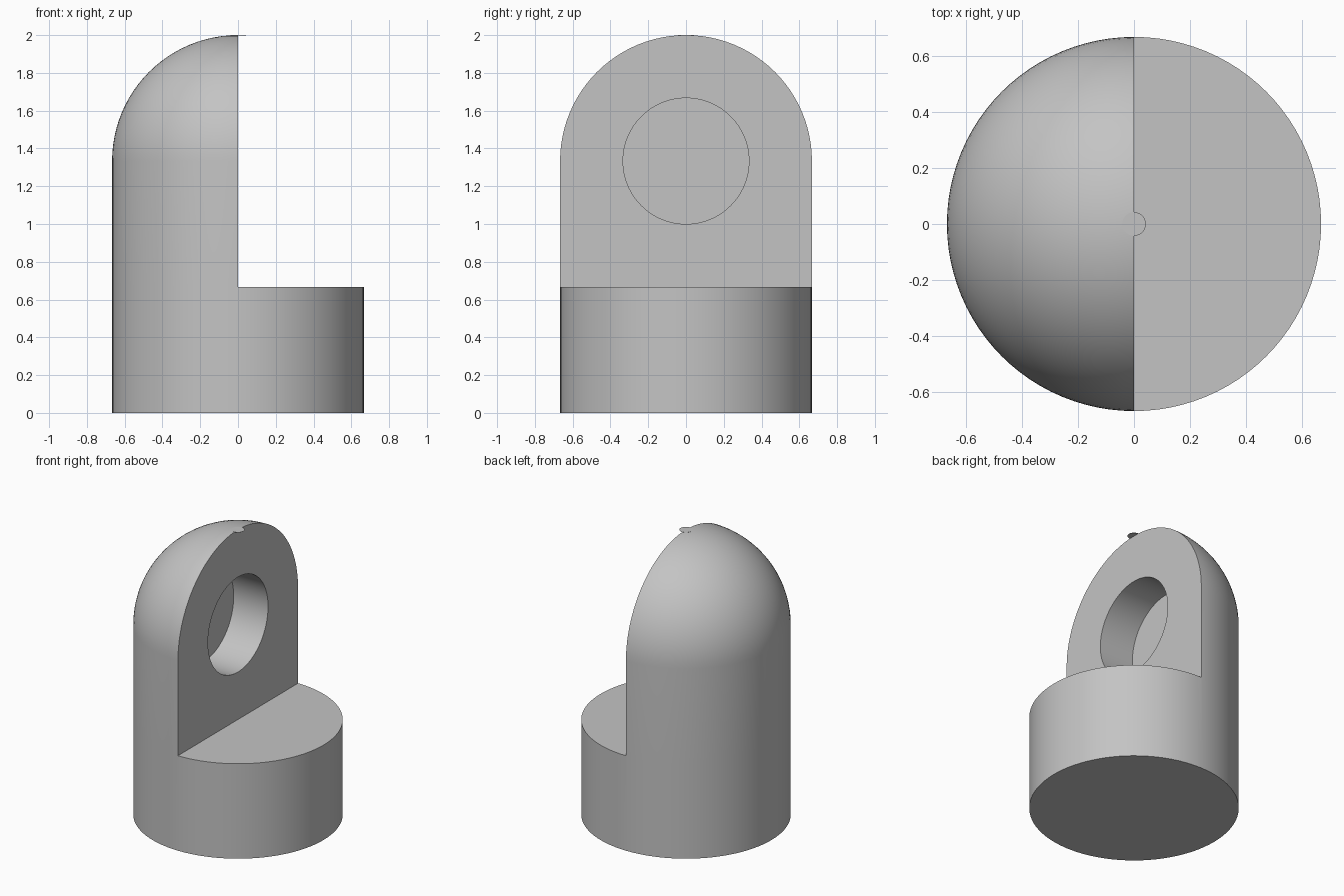
import bpy, bmesh, math
from mathutils import Matrix

cube = bpy.data.objects.get("Cube")
if cube:
    bpy.data.objects.remove(cube, do_unlink=True)

R = 2 / 3            # body radius; the whole part is three radii tall
SEGS = 96

grey = bpy.data.materials.new("plain grey")
grey.use_nodes = True
COLOUR = (0.55, 0.55, 0.55, 1)
grey.diffuse_color = COLOUR
grey.node_tree.nodes["Principled BSDF"].inputs["Base Color"].default_value = COLOUR


def make_object(name, bm):
    bmesh.ops.recalc_face_normals(bm, faces=bm.faces)
    mesh = bpy.data.meshes.new(name)
    bm.to_mesh(mesh)
    bm.free()
    mesh.materials.append(grey)
    obj = bpy.data.objects.new(name, mesh)
    bpy.context.collection.objects.link(obj)
    return obj


def cylinder(name, radius, depth, matrix):
    bm = bmesh.new()
    bmesh.ops.create_cone(bm, cap_ends=True, segments=SEGS, radius1=radius,
                          radius2=radius, depth=depth, matrix=matrix)
    return make_object(name, bm)


# Domed post: revolve a base, wall and quarter-circle profile
bm = bmesh.new()
arc = [i * math.pi / 48 for i in range(25)]
profile = [(0, 0), (R, 0), (R, R)] + [(R * math.cos(a), 2 * R + R * math.sin(a)) for a in arc]
verts = [bm.verts.new((r, 0, z)) for r, z in profile]
edges = [bm.edges.new(pair) for pair in zip(verts, verts[1:])]
bmesh.ops.spin(bm, geom=verts + edges, cent=(0, 0, 0), axis=(0, 0, 1),
               angle=math.tau, steps=SEGS, use_duplicate=False)
bmesh.ops.remove_doubles(bm, verts=bm.verts, dist=0.0005)
bmesh.ops.dissolve_degenerate(bm, edges=bm.edges, dist=0.0001)
body = make_object("domed_post", bm)

# Cutter for the step, leaving a flat half-height ledge
bm = bmesh.new()
bmesh.ops.create_cube(bm, size=2, matrix=Matrix.Translation((1, 0, R + 1)))
step_cutter = make_object("step_cutter", bm)

# Cutter for the blind round hole in the flat wall
DEPTH = 0.4 * R
hole_cutter = cylinder("hole_cutter", R / 2, 2 * DEPTH, Matrix.Translation((0, 0, 2 * R))
                       @ Matrix.Rotation(math.pi / 2, 4, "Y"))

bpy.context.view_layer.objects.active = body
body.select_set(True)
for cutter in (step_cutter, hole_cutter):
    mod = body.modifiers.new(cutter.name, "BOOLEAN")
    mod.operation = "DIFFERENCE"
    mod.solver = "EXACT"
    mod.object = cutter
    bpy.ops.object.modifier_apply(modifier=mod.name)
    bpy.data.objects.remove(cutter, do_unlink=True)
bpy.ops.object.shade_smooth_by_angle(angle=math.radians(30))

# Thin round tab at the crown, overhanging the flat wall
cylinder("crown_tab", 0.042, 0.0015, Matrix.Translation((0, 0, 2 - 0.00075)))
